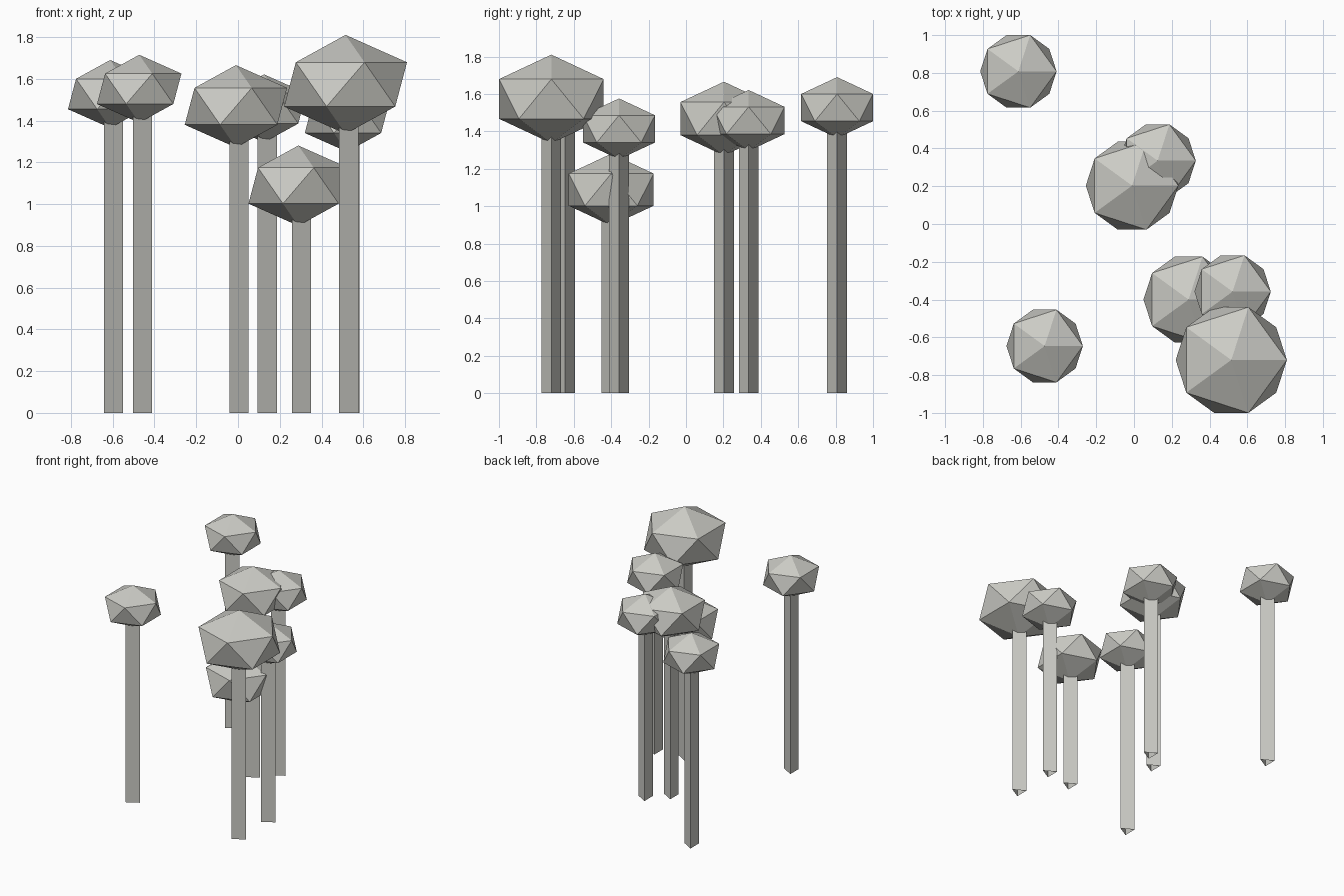
import bpy
import bmesh
from mathutils import Matrix, Vector

default = bpy.data.objects.get("Cube")
if default:
    bpy.data.objects.remove(default, do_unlink=True)

TRUNK_RADIUS = 0.061
SQUASH = 0.72

# One pale stone colour for everything
grey = bpy.data.materials.new("pale_grey")
grey.use_nodes = True
colour = (0.6, 0.6, 0.56, 1)
grey.diffuse_color = colour
grey.node_tree.nodes["Principled BSDF"].inputs["Base Color"].default_value = colour


def add_object(name, bm):
    mesh = bpy.data.meshes.new(name)
    bm.to_mesh(mesh)
    bm.free()
    mesh.materials.append(grey)
    obj = bpy.data.objects.new(name, mesh)
    bpy.context.collection.objects.link(obj)
    return obj


def add_trunk(name, x, y, height):
    # Three-sided open tube with one corner towards +x
    bm = bmesh.new()
    bmesh.ops.create_cone(bm, cap_ends=False, segments=3, radius1=TRUNK_RADIUS,
                          radius2=TRUNK_RADIUS, depth=height)
    # Turn the tube so that its first corner lies on +x
    first = bm.verts[:][0].co
    turn = Vector((1, 0)).angle_signed(first.xy)
    bmesh.ops.rotate(bm, verts=bm.verts, matrix=Matrix.Rotation(turn, 3, "Z"))
    if max(v.co.x for v in bm.verts) < TRUNK_RADIUS * 0.99:
        bmesh.ops.rotate(bm, verts=bm.verts, matrix=Matrix.Rotation(-2 * turn, 3, "Z"))
    bmesh.ops.translate(bm, verts=bm.verts, vec=(0, 0, height / 2))
    add_object(name, bm).location = (x, y, 0)


def add_crown(name, x, y, z, radius):
    # Flattened icosahedron
    bm = bmesh.new()
    bmesh.ops.create_icosphere(bm, subdivisions=1, radius=radius)
    bmesh.ops.scale(bm, verts=bm.verts, vec=(1, 1, SQUASH))
    add_object(name, bm).location = (x, y, z)


# Crown centre and radius of each tree
trees = {
    "back_right": (-0.612, 0.808, 1.527, 0.226),
    "front_right": (-0.473, -0.646, 1.552, 0.226),
    "middle": (-0.01, 0.203, 1.468, 0.274),
    "middle_back": (0.125, 0.335, 1.458, 0.226),
    "low": (0.289, -0.4, 1.088, 0.267),
    "left": (0.522, -0.358, 1.413, 0.226),
    "large": (0.515, -0.72, 1.573, 0.329),
}

for label, (x, y, z, radius) in trees.items():
    add_trunk(label + "_trunk", x, y, z)
    add_crown(label + "_crown", x, y, z, radius)
